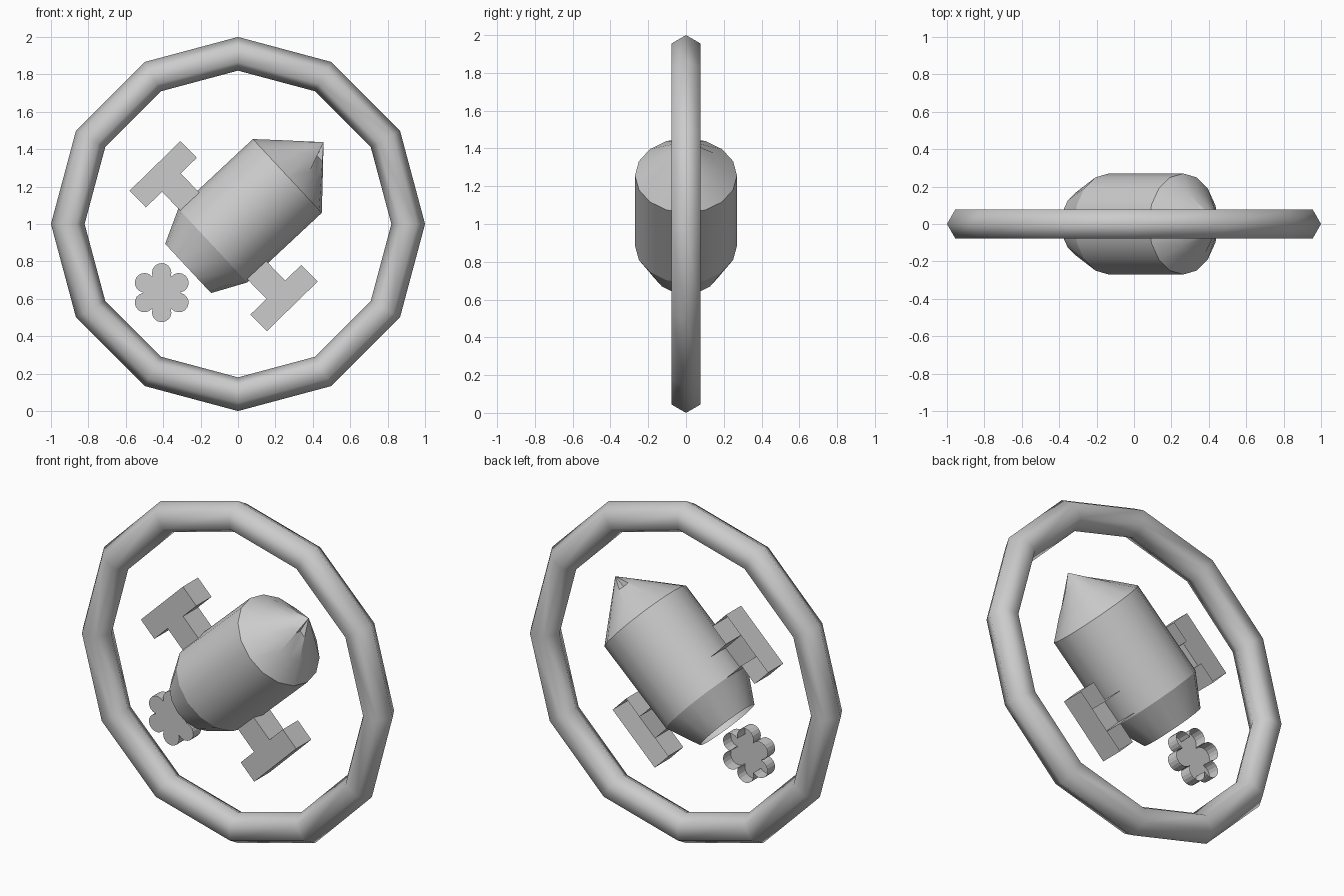
import bpy, bmesh
from math import cos, sin, pi, radians
from mathutils import Vector

if "Cube" in bpy.data.objects:
    bpy.data.objects.remove(bpy.data.objects["Cube"])


def make_object(name, bm, fix_normals=True):
    if fix_normals:
        bmesh.ops.recalc_face_normals(bm, faces=bm.faces)
    mesh = bpy.data.meshes.new(name)
    bm.to_mesh(mesh)
    bm.free()
    obj = bpy.data.objects.new(name, mesh)
    bpy.context.collection.objects.link(obj)
    return obj


def smooth(obj, angle):
    bpy.ops.object.select_all(action='DESELECT')
    obj.select_set(True)
    bpy.context.view_layer.objects.active = obj
    bpy.ops.object.shade_smooth_by_angle(angle=radians(angle))


def plate(name, outline, depth):
    """Raised emblem piece: front face and side walls, open at the back."""
    bm = bmesh.new()
    front = [bm.verts.new((x, -depth, z)) for x, z in outline]
    back = [bm.verts.new((x, depth, z)) for x, z in outline]
    n = len(front)
    bm.faces.new(front)
    for i in range(n):
        j = (i + 1) % n
        bm.faces.new((front[j], front[i], back[i], back[j]))
    return make_object(name, bm)


def frame(angle, ox, oz):
    """Tilted frame: s runs along the rocket, r across it."""
    c, d = cos(radians(angle)), sin(radians(angle))
    return lambda s, r: (ox + c * s + d * r, oz + d * s - c * r)


# Outer ring
bpy.ops.mesh.primitive_torus_add(major_segments=12, minor_segments=6,
                                 major_radius=0.91, minor_radius=0.09,
                                 location=(0, 0, 1), rotation=(pi / 2, 0, 0))
ring = bpy.context.object
ring.name = "outer_ring"
smooth(ring, 80)

# Rocket hull: tapered tail, barrel and pointed nose, open at the tail
SIDES = 16
at = frame(43, -0.135, 0.885)
bm = bmesh.new()
loops = []
for s, rad in [(-0.18, 0.18), (0, 0.27), (0.545, 0.27), (0.645, 0.169), (0.735, 0.077)]:
    loop = []
    for i in range(SIDES):
        a = 2 * pi * i / SIDES
        # two small dents on opposite sides of the nose
        k = 0.55 if s > 0.7 and i in (6, 14) else 1
        x, z = at(s, rad * k * cos(a))
        loop.append(bm.verts.new((x, rad * k * sin(a), z)))
    loops.append(loop)
x, z = at(0.81, 0)
tip = bm.verts.new((x, 0, z))
for i in range(SIDES):
    j = (i + 1) % SIDES
    for lo, hi in zip(loops, loops[1:]):
        bm.faces.new((lo[i], lo[j], hi[j], hi[i]))
    bm.faces.new((loops[-1][i], loops[-1][j], tip))
smooth(make_object("rocket_hull", bm), 25)

# T-shaped fins on both sides
at = frame(44.3, -0.077, 0.935)
t_shape = [(-0.07, 0.2), (0.07, 0.2), (0.07, 0.4), (0.19, 0.4),
           (0.19, 0.525), (-0.19, 0.525), (-0.19, 0.4), (-0.07, 0.4)]
for name, side in (("lower_fin", 1), ("upper_fin", -1)):
    plate(name, [at(s, side * r) for s, r in t_shape], 0.07)

# Exhaust puff with six round lobes
puff = []
for lobe in range(6):
    a = pi / 2 + lobe * pi / 3
    for k in range(-5, 6):
        b = a + radians(22 * k)
        puff.append((-0.408 + 0.106 * cos(a) + 0.052 * cos(b),
                     0.633 + 0.106 * sin(a) + 0.052 * sin(b)))
plate("exhaust_puff", puff, 0.035)
